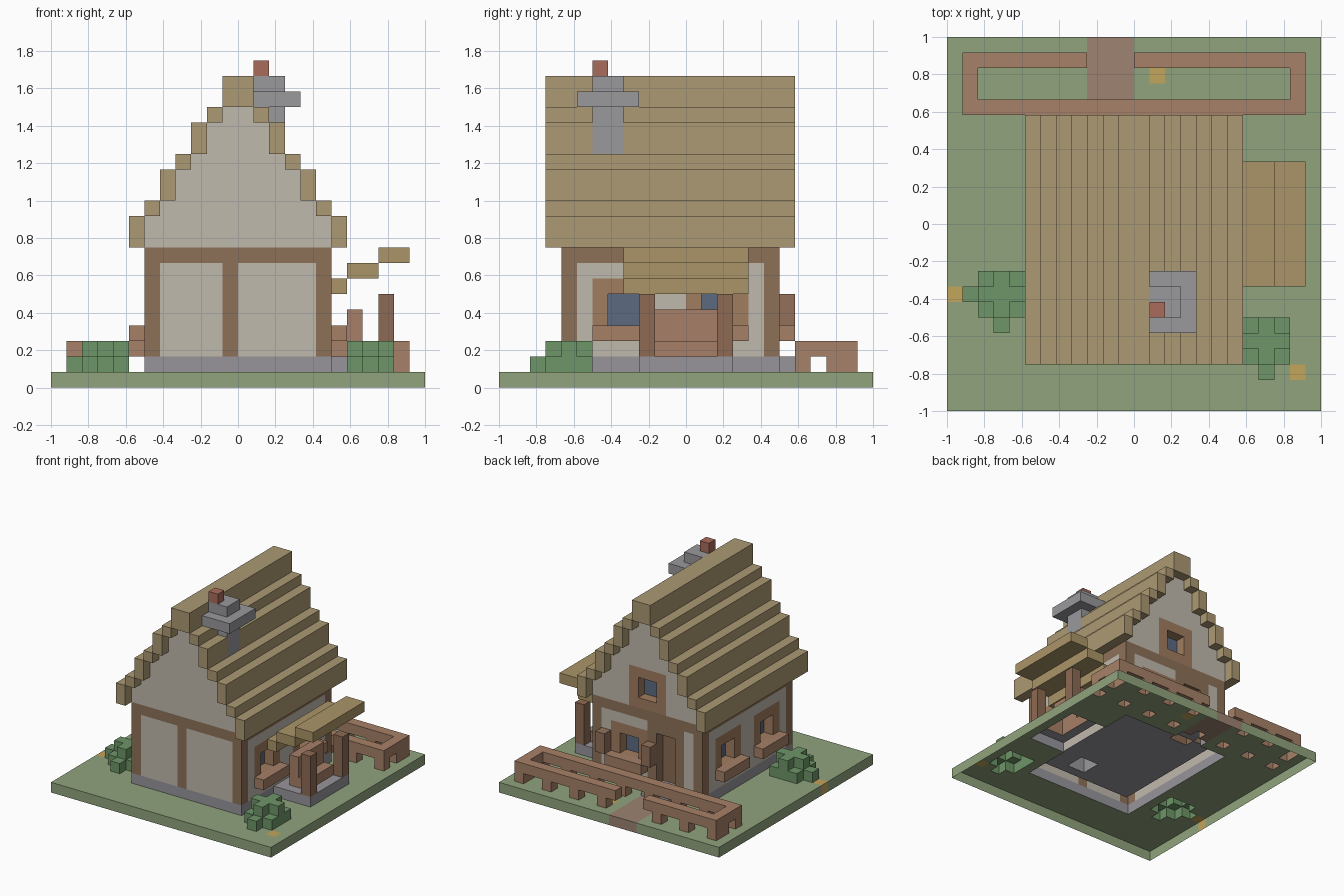
import bpy, bmesh
from mathutils import Vector

if "Cube" in bpy.data.objects:
    bpy.data.objects.remove(bpy.data.objects["Cube"])

U = 1 / 12          # one block
grid = {}           # block position -> part name


def box(part, x0, x1, y0, y1, z0, z1):
    """Fill a box of blocks with a part; part None carves it away."""
    for x in range(x0, x1):
        for y in range(y0, y1):
            for z in range(z0, z1):
                if part:
                    grid[x, y, z] = part
                else:
                    grid.pop((x, y, z), None)


# ground, path and flowers
box("ground", -12, 12, -12, 12, 0, 1)
box("path", -3, 0, 7, 12, 0, 1)
for fx, fy in ((-12, -5), (1, 9), (10, -10)):
    box("flowers", fx, fx + 1, fy, fy + 1, 0, 1)

# stone base, back doorstep and porch floor
box("foundation", -6, 6, -8, 6, 1, 2)
box("foundation", -3, 0, 6, 7, 1, 2)
box("foundation", 6, 10, -3, 3, 1, 2)

# hollow plaster walls with gables following the roof steps
box("walls", -6, 6, -8, 6, 2, 9)
box(None, -5, 5, -7, 5, 2, 9)
steps = ((6, 9, 11), (5, 11, 12), (4, 12, 14), (3, 14, 15), (2, 15, 17), (1, 17, 18))
for w, z0, z1 in steps:
    for y in (-8, 5):
        box("walls", -w, w, y, y + 1, z0, z1)

# timber beams and posts
for y in (-8, 5):
    box("timber_frame", -6, 6, y, y + 1, 8, 9)
    for x in (-6, 5):
        box("timber_frame", x, x + 1, y, y + 1, 2, 9)
for x in (-6, 5):
    box("timber_frame", x, x + 1, -8, 6, 8, 9)
box("timber_frame", -1, 0, -8, -7, 2, 8)

# stepped roof and ridge
for w, z0, z1 in steps:
    box("roof", w, w + 1, -9, 7, z0, z1)
    box("roof", -w - 1, -w, -9, 7, z0, z1)

# chimney with collar and flue
box("chimney", 0, 4, -7, -3, 18, 19)
box("chimney", 1, 3, -6, -4, 2, 20)
box("flue", 1, 2, -6, -5, 20, 21)
box("roof", -1, 1, -9, 7, 18, 20)

# side windows: frame, recessed glass, sill
for y in (-6, 0):
    for wall, inner, sill in ((5, 4, 6), (-6, -5, -7)):
        box("window_frames", wall, wall + 1, y, y + 4, 3, 7)
        box(None, wall, wall + 1, y + 1, y + 3, 4, 6)
        box("window_glass", inner, inner + 1, y + 1, y + 3, 4, 6)
        box("window_sills", sill, sill + 1, y, y + 4, 3, 4)

# back window with shutters, and gable window
for x, z in ((0, 3), (-2, 9)):
    box("window_frames", x, x + 4, 5, 6, z, z + 4)
    box(None, x + 1, x + 3, 5, 6, z + 1, z + 3)
    box("window_glass", x + 1, x + 3, 4, 5, z + 1, z + 3)
box("window_sills", 0, 4, 6, 7, 3, 4)
for x in (-1, 4):
    box("shutters", x, x + 1, 6, 7, 4, 6)

# recessed back door
box("timber_frame", -4, 0, 5, 6, 2, 8)
box(None, -3, -1, 5, 6, 2, 7)
box("door", -3, -1, 4, 5, 2, 7)

# side porch: stepped canopy, posts, bench
for x0, x1, z in ((6, 7, 6), (7, 9, 7), (9, 11, 8)):
    box("porch_roof", x0, x1, -4, 4, z, z + 1)
for y in (-3, 2):
    box("porch_posts", 9, 10, y, y + 1, 2, 6)
box("bench", 7, 8, -2, 2, 2, 5)
box("bench", 8, 9, -2, 2, 2, 3)

# garden fence: rail loop with a gap at the path, and short posts
box("fence", -11, 11, 7, 11, 2, 3)
box(None, -10, 10, 8, 10, 2, 3)
for x in range(-11, 11, 3):
    for y in (7, 10):
        box("fence", x, x + 1, y, y + 1, 1, 2)
for x in (-11, 10):
    box("fence", x, x + 1, 9, 10, 1, 2)
box(None, -3, 0, 10, 11, 1, 3)

# bushes: square lower layer, cross-shaped top, stray twigs
for cx, cy in ((-9, -5), (8, -8)):
    box("bushes", cx - 1, cx + 2, cy - 1, cy + 2, 1, 2)
    box("bushes", cx - 1, cx + 2, cy, cy + 1, 2, 3)
    box("bushes", cx, cx + 1, cy - 1, cy + 2, 2, 3)
    box("bushes", cx, cx + 1, cy - 2, cy - 1, 1, 2)
box("bushes", -11, -10, -5, -4, 1, 2)

COLORS = {
    "ground": "8FA27C", "path": "9C8272", "flowers": "C0A45C", "foundation": "96949A",
    "walls": "BFB8AC", "timber_frame": "8C7058", "roof": "AA9872", "chimney": "98979B",
    "flue": "A86C5C", "window_frames": "A07C60", "window_glass": "5C6A80",
    "window_sills": "A37F66", "shutters": "92705A", "door": "8A6A52",
    "porch_roof": "AA9468", "porch_posts": "8C6A54", "bench": "A67F68",
    "fence": "A68068", "bushes": "6E9468",
}
DIRS = [Vector(d) for d in ((1, 0, 0), (-1, 0, 0), (0, 1, 0), (0, -1, 0), (0, 0, 1), (0, 0, -1))]


def build(part, color):
    """Turn a part's blocks into a mesh, keeping only the exposed faces."""
    bm = bmesh.new()
    for pos in [p for p, name in grid.items() if name == part]:
        c = Vector(pos) + Vector((.5, .5, .5))
        for d in DIRS:
            nb = tuple(int(round(a + b)) for a, b in zip(pos, d))
            if nb in grid or nb[2] < 0:
                continue
            s = Vector((d.y, d.z, d.x)) / 2
            t = d.cross(s)
            f = c + d / 2
            bm.faces.new([bm.verts.new(v * U) for v in (f - s - t, f + s - t, f + s + t, f - s + t)])
    bmesh.ops.remove_doubles(bm, verts=bm.verts, dist=1e-4)
    bmesh.ops.dissolve_limit(bm, angle_limit=.01, verts=bm.verts, edges=bm.edges)
    mesh = bpy.data.meshes.new(part)
    bm.to_mesh(mesh)
    bm.free()
    mat = bpy.data.materials.new(part)
    rgb = [(int(color[i:i + 2], 16) / 255) ** 2.2 for i in (0, 2, 4)]
    mat.diffuse_color = (*rgb, 1)
    mat.use_nodes = True
    mat.node_tree.nodes["Principled BSDF"].inputs["Base Color"].default_value = mat.diffuse_color
    mesh.materials.append(mat)
    bpy.context.collection.objects.link(bpy.data.objects.new(part, mesh))


for part, color in COLORS.items():
    build(part, color)
